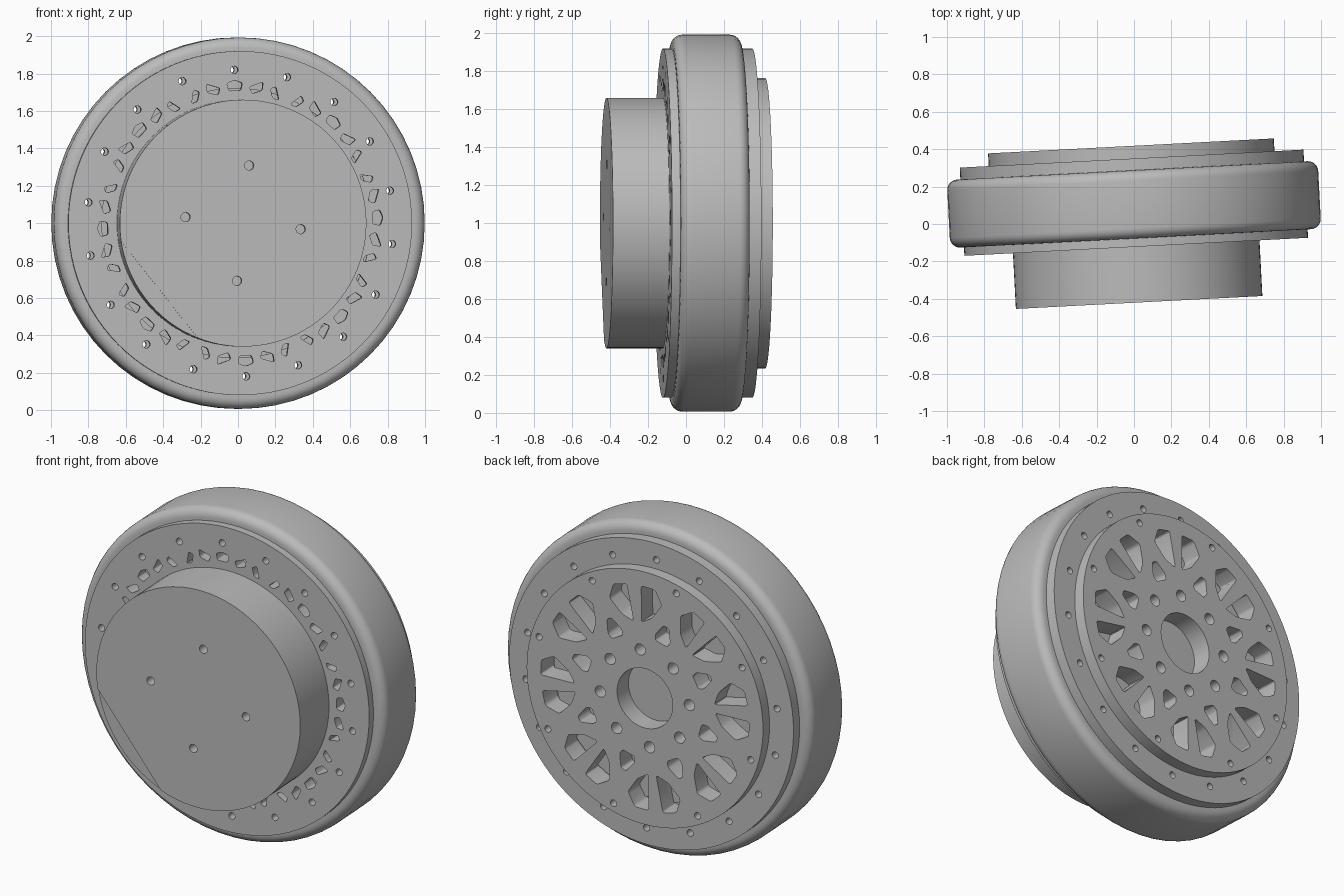
import bpy, bmesh, math
from mathutils import Matrix, Vector

cube = bpy.data.objects.get("Cube")
if cube:
    bpy.data.objects.remove(cube, do_unlink=True)

# One neutral grey for the whole wheel
grey = bpy.data.materials.new("plain grey")
grey.use_nodes = True
GREY = (0.5, 0.5, 0.5, 1)
grey.diffuse_color = GREY
grey.node_tree.nodes["Principled BSDF"].inputs["Base Color"].default_value = GREY

# The wheel axis is turned slightly about the vertical
PLACE = Matrix.Translation((0.0055, 0, 1)) @ Matrix.Rotation(math.radians(3), 4, "Z")
TURN = -6          # clocking of the eight-fold spoke pattern
SECTORS = [TURN + 45 * i for i in range(8)]


def polar(r, deg):
    a = math.radians(deg)
    return Vector((r * math.cos(a), 0, r * math.sin(a)))


def circle(r, centre=Vector(), n=16):
    return [centre + polar(r, 360 * i / n) for i in range(n)]


def add_prism(bm, pts, y0, y1, rounding=0):
    """Extrude an outline in the wheel plane from y0 to y1."""
    part = bmesh.new()
    part.faces.new([part.verts.new((p.x, y0, p.z)) for p in pts])
    if rounding:
        bmesh.ops.bevel(part, geom=part.verts[:], offset=rounding, segments=3,
                        profile=0.5, affect="VERTICES")
    grown = bmesh.ops.extrude_face_region(part, geom=part.faces[:])["geom"]
    verts = [g for g in grown if isinstance(g, bmesh.types.BMVert)]
    bmesh.ops.translate(part, verts=verts, vec=(0, y1 - y0, 0))
    bmesh.ops.recalc_face_normals(part, faces=part.faces[:])
    temp = bpy.data.meshes.new("temp")
    part.to_mesh(temp)
    part.free()
    bm.from_mesh(temp)
    bpy.data.meshes.remove(temp)


def add_ring(bm, profile, n):
    """Revolve a closed (radius, y) profile about the wheel axis."""
    rings = []
    for i in range(n):
        rings.append([bm.verts.new(polar(r, 360 * i / n) + Vector((0, y, 0)))
                      for r, y in profile])
    m = len(profile)
    for i in range(n):
        a, b = rings[i], rings[(i + 1) % n]
        for j in range(m):
            k = (j + 1) % m
            bm.faces.new((a[j], a[k], b[k], b[j]))
    bmesh.ops.recalc_face_normals(bm, faces=bm.faces[:])


def make_object(name, bm):
    mesh = bpy.data.meshes.new(name)
    bm.to_mesh(mesh)
    bm.free()
    mesh.materials.append(grey)
    ob = bpy.data.objects.new(name, mesh)
    bpy.context.collection.objects.link(ob)
    ob.matrix_world = PLACE
    return ob


def activate(ob):
    bpy.ops.object.select_all(action="DESELECT")
    ob.select_set(True)
    bpy.context.view_layer.objects.active = ob


def finish(ob, cutter_bm=None):
    """Cut the openings, then smooth the curved walls."""
    if cutter_bm:
        cutter = make_object("cutter", cutter_bm)
        cutter.hide_render = True
        mod = ob.modifiers.new("openings", "BOOLEAN")
        mod.operation, mod.solver, mod.object = "DIFFERENCE", "EXACT", cutter
        activate(ob)
        bpy.ops.object.modifier_apply(modifier=mod.name)
        bpy.data.objects.remove(cutter, do_unlink=True)
    activate(ob)
    bpy.ops.object.shade_smooth_by_angle(angle=math.radians(30))


def rim_bolts(bm, y0, y1):
    for i in range(18):
        add_prism(bm, circle(0.02, polar(0.82, 12.2 + 20 * i)), y0, y1)


# Tyre with rounded shoulders
ROUND, OUT, FRONT, BACK = 0.055, 0.993, -0.077, 0.287
profile = [(0.9, BACK), (0.9, FRONT)]
for y, start in ((FRONT + ROUND, -90), (BACK - ROUND, 0)):
    for step in range(7):
        a = math.radians(start + 15 * step)
        profile.append((OUT - ROUND + ROUND * math.cos(a), y + ROUND * math.sin(a)))
bm = bmesh.new()
add_ring(bm, profile, 64)
finish(make_object("tyre", bm))

# Front flange: bolt circle and a ring of small lattice slots
bm = bmesh.new()
add_ring(bm, [(0.64, -0.122), (0.92, -0.122), (0.92, -0.04), (0.64, -0.04)], 96)
cut = bmesh.new()
rim_bolts(cut, -0.2, 0.05)
SLOTS = [  # (radius, angle) outlines
    [(0.71, -2.6), (0.71, 2.6), (0.75, 3.2), (0.765, 0), (0.75, -3.2)],
    [(0.695, -1.5), (0.72, 2.8), (0.765, 2.5), (0.73, -2.8)],
    [(0.69, 1.8), (0.69, -1), (0.735, -3), (0.755, -1)],
    [(0.69, -1.8), (0.69, 1), (0.735, 3), (0.755, 1)],
    [(0.695, 1.5), (0.72, -2.8), (0.765, -2.5), (0.73, 2.8)],
]
for i in range(40):
    pts = [polar(r, 2.3 + 9 * i + a) for r, a in SLOTS[i % 5]]
    add_prism(cut, pts, -0.2, 0.05, 0.009)
finish(make_object("front_flange", bm), cut)

# Motor drum with four screw holes and a shallow flat at its edge
bm = bmesh.new()
add_prism(bm, circle(0.66, n=96), -0.42, 0.3)
cut = bmesh.new()
for i in range(4):
    add_prism(cut, circle(0.025, polar(0.31, TURN + 90 * i)), -0.5, -0.36)
across = polar(1, 218.5)
along = polar(1, 128.5)
flat = [across * d + along * s for d, s in ((0.572, -0.5), (0.572, 0.5), (0.8, 0.5), (0.8, -0.5))]
add_prism(cut, flat, -0.5, -0.412)
finish(make_object("motor_drum", bm), cut)

# Back flange
bm = bmesh.new()
add_ring(bm, [(0.72, 0.27), (0.92, 0.27), (0.92, 0.35), (0.72, 0.35)], 96)
cut = bmesh.new()
rim_bolts(cut, 0.2, 0.5)
finish(make_object("back_flange", bm), cut)

# Spoked back cover: centre bore, bolt holes, triangles and paired windows
bm = bmesh.new()
add_prism(bm, circle(0.765, n=96), 0.285, 0.418)
cut = bmesh.new()
add_prism(cut, circle(0.18, n=48), 0.2, 0.5)
WINDOW = [(0.455, 3.2), (0.675, 4), (0.675, 11.5), (0.6, 16.5), (0.5, 11.5)]
TRIANGLE = [(0.375, -6), (0.375, 6), (0.41, 7), (0.485, 2), (0.485, -2), (0.41, -7)]
for base in SECTORS:
    add_prism(cut, circle(0.034, polar(0.29, base)), 0.2, 0.5)
    add_prism(cut, circle(0.02, polar(0.715, base + 22.5)), 0.37, 0.5)
    add_prism(cut, [polar(r, base + 22.5 + a) for r, a in TRIANGLE], 0.2, 0.5, 0.01)
    for side in (-1, 1):
        add_prism(cut, [polar(r, base + side * a) for r, a in WINDOW], 0.2, 0.5, 0.014)
finish(make_object("back_cover", bm), cut)
